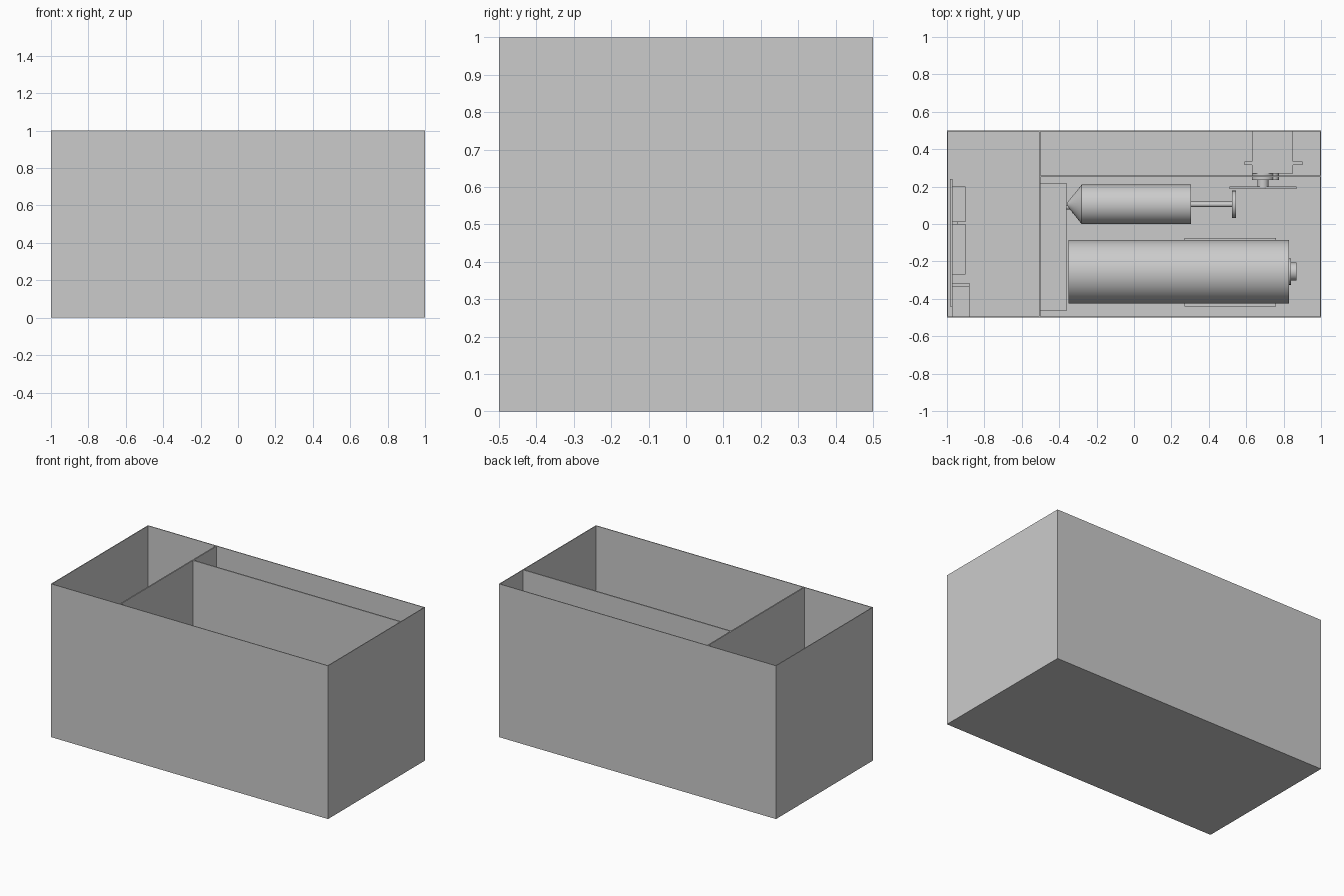
import bpy
from math import pi
from mathutils import Matrix, Vector

cube = bpy.data.objects.get("Cube")
if cube:
    bpy.data.objects.remove(cube, do_unlink=True)

GREY = (0.6, 0.6, 0.6, 1)
mat = bpy.data.materials.new("plain grey")
mat.use_nodes = True
mat.diffuse_color = GREY
mat.node_tree.nodes["Principled BSDF"].inputs["Base Color"].default_value = GREY


def box(name, x, y, z):
    """Box given by its (low, high) range on each axis."""
    bpy.ops.mesh.primitive_cube_add(size=1)
    o = bpy.context.object
    o.name = name
    lo, hi = (Vector(p) for p in zip(x, y, z))
    o.data.transform(Matrix.Translation((lo + hi) / 2) @ Matrix.Diagonal((*(hi - lo), 1)))
    o.data.materials.append(mat)
    return o


def rod(name, axis, start, end, centre, r1, r2=None, sides=48):
    """Cylinder or cone along x or y; centre holds the other two coordinates."""
    bpy.ops.mesh.primitive_cone_add(vertices=sides, radius1=r1,
                                    radius2=r1 if r2 is None else r2, depth=end - start)
    o = bpy.context.object
    o.name = name
    mid = (start + end) / 2
    if axis == "x":
        turn, place = Matrix.Rotation(pi / 2, 4, "Y"), (mid, *centre)
    else:
        turn, place = Matrix.Rotation(-pi / 2, 4, "X"), (centre[0], mid, centre[1])
    o.data.transform(Matrix.Translation(place) @ turn)
    o.data.materials.append(mat)
    bpy.ops.object.shade_smooth_by_angle()
    return o


# Open case with two partitions
T = 0.005
box("case_floor", (-1, 1), (-0.5, 0.5), (0, T))
for side, s in (("left", 1), ("right", -1)):
    box(side + "_wall", sorted((s, s * (1 - T))), (-0.5, 0.5), (0, 1))
for side, s in (("back", 0.5), ("front", -0.5)):
    box(side + "_wall", (-1, 1), sorted((s, s * (1 - 2 * T))), (0, 1))
box("cross_partition", (-0.508, -0.5), (-0.5, 0.5), (0, 1))
box("long_partition", (-0.5, 1), (0.25, 0.258), (0, 1))

# Large canister lying in a cradle
C = (-0.255, 0.19)
rod("canister", "x", -0.35, 0.83, C, 0.17)
rod("canister_neck", "x", 0.83, 0.84, C, 0.07)
rod("canister_cap", "x", 0.835, 0.87, C, 0.048)
box("canister_cradle", (0.27, 0.76), (-0.44, -0.075), (0, 0.12))

# Small plunger cylinder lying on the floor
P = (0.105, 0.105)
rod("plunger_barrel", "x", -0.28, 0.305, P, 0.105)
rod("barrel_cone", "x", -0.355, -0.28, P, 0.012, 0.105)
rod("nozzle_collar", "x", -0.33, -0.315, (0.09, 0.105), 0.033)
rod("nozzle", "x", -0.365, -0.33, (0.09, 0.105), 0.012)
rod("plunger_rod", "x", 0.3, 0.53, P, 0.014)
rod("plunger_plate", "x", 0.525, 0.545, P, 0.073)
box("barrel_cradle", (-0.11, 0.15), (0, 0.212), (0, 0.07))

# Battery pack against the cross partition
box("battery_pack", (-0.5, -0.36), (-0.465, 0.22), (0, 0.4))

# Servo motor with its arm reaching through the long partition
Z = 0.2
box("servo_body", (0.63, 0.85), (0.27, 0.495), (Z - 0.06, Z + 0.06))
box("servo_flange", (0.59, 0.9), (0.315, 0.335), (Z - 0.06, Z + 0.06))
rod("servo_gear_cover", "y", 0.235, 0.275, (0.69, Z), 0.06)
rod("servo_small_cover", "y", 0.235, 0.275, (0.745, Z), 0.03)
rod("servo_shaft", "y", 0.19, 0.24, (0.69, Z), 0.03)
box("servo_arm", (0.51, 0.87), (0.187, 0.2), (Z - 0.025, Z + 0.025))

# Circuit board standing against the right wall
box("circuit_board", (-0.985, -0.97), (-0.44, 0.24), (0.01, 0.54))
for name, z in (("lower", 0.03), ("upper", 0.5)):
    box(name + "_pin_header_a", (-0.97, -0.9), (-0.27, 0), (z, z + 0.025))
    box(name + "_pin_header_b", (-0.97, -0.9), (0.01, 0.2), (z, z + 0.025))
box("usb_socket", (-0.97, -0.88), (-0.495, -0.335), (0.33, 0.45))
box("power_socket", (-0.97, -0.88), (-0.495, -0.315), (0.06, 0.15))
box("main_chip", (-0.97, -0.94), (-0.16, 0.19), (0.12, 0.2))
rod("capacitor", "x", -0.97, -0.945, (-0.37, 0.22), 0.03)
